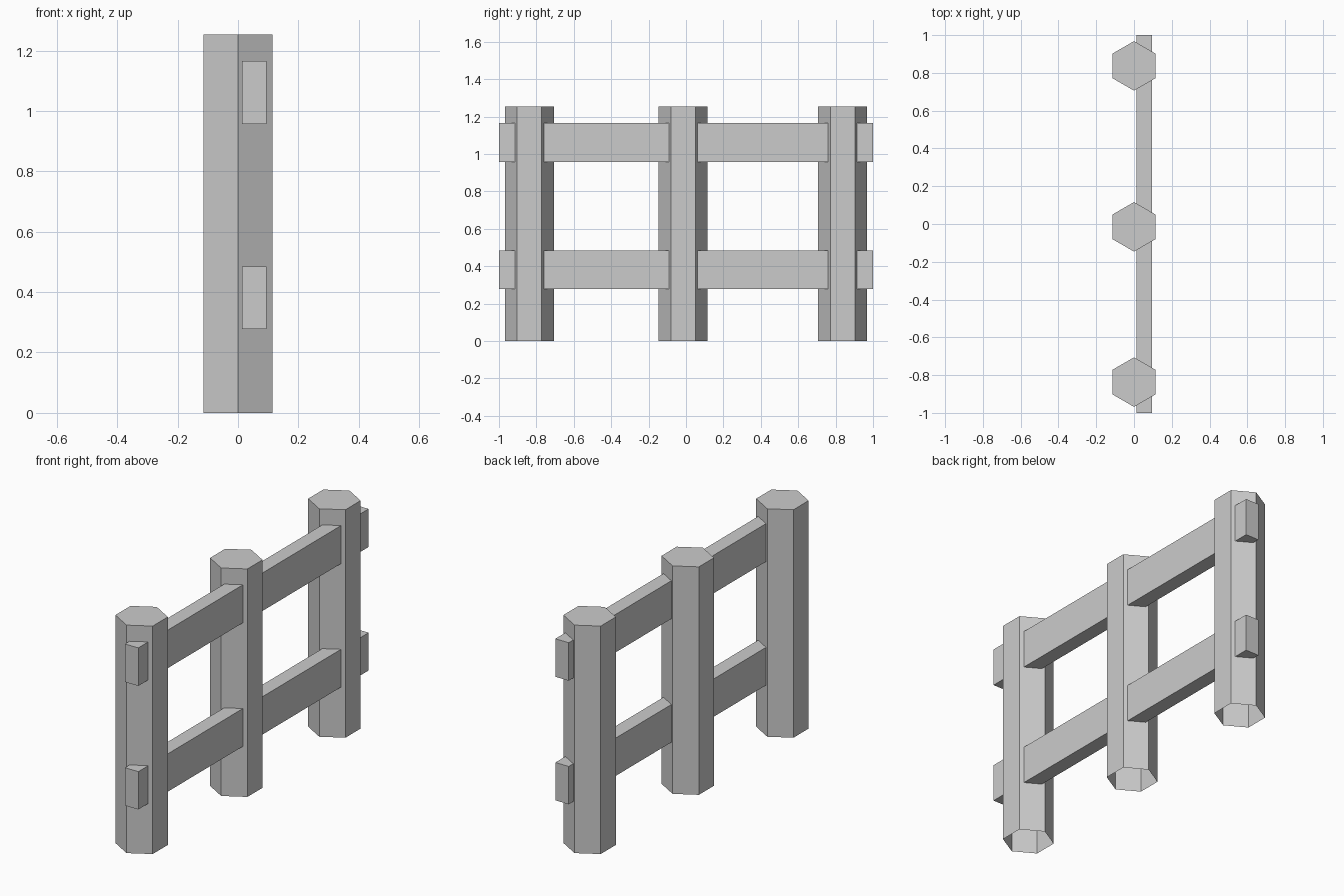
import bpy, bmesh
from math import radians
from mathutils import Matrix, Vector

if "Cube" in bpy.data.objects:
    bpy.data.objects.remove(bpy.data.objects["Cube"])

HEIGHT = 1.253


def finish(bm, name):
    mesh = bpy.data.meshes.new(name)
    bm.to_mesh(mesh)
    bm.free()
    obj = bpy.data.objects.new(name, mesh)
    bpy.context.collection.objects.link(obj)
    return obj


def post(name, y):
    # six-sided post, points along y, capped on top and open underneath
    bm = bmesh.new()
    place = Matrix.Translation((0, y, HEIGHT / 2)) @ Matrix.Rotation(radians(90), 4, 'Z')
    bmesh.ops.create_cone(bm, cap_ends=True, segments=6, radius1=0.131,
                          radius2=0.131, depth=HEIGHT)
    # turn the hexagon so a corner lies on the y axis
    if not any(abs(v.co.x) > 0.13 for v in bm.verts):
        bm.transform(Matrix.Rotation(radians(30), 4, 'Z'))
    bottom = [f for f in bm.faces if f.normal.z < -0.9]
    bmesh.ops.delete(bm, geom=bottom, context='FACES_ONLY')
    bm.transform(place)
    return finish(bm, name)


def rail(name, z0, z1):
    # long board let into the right half of the posts
    bm = bmesh.new()
    bmesh.ops.create_cube(bm, size=1)
    bmesh.ops.scale(bm, vec=Vector((0.081, 2.0, z1 - z0)), verts=bm.verts)
    bmesh.ops.translate(bm, vec=Vector((0.0535, 0, (z0 + z1) / 2)), verts=bm.verts)
    return finish(bm, name)


# posts
for name, y in (("front_post", -0.837), ("middle_post", -0.015), ("back_post", 0.837)):
    post(name, y)

# rails
rail("lower_rail", 0.277, 0.485)
rail("upper_rail", 0.956, 1.165)
